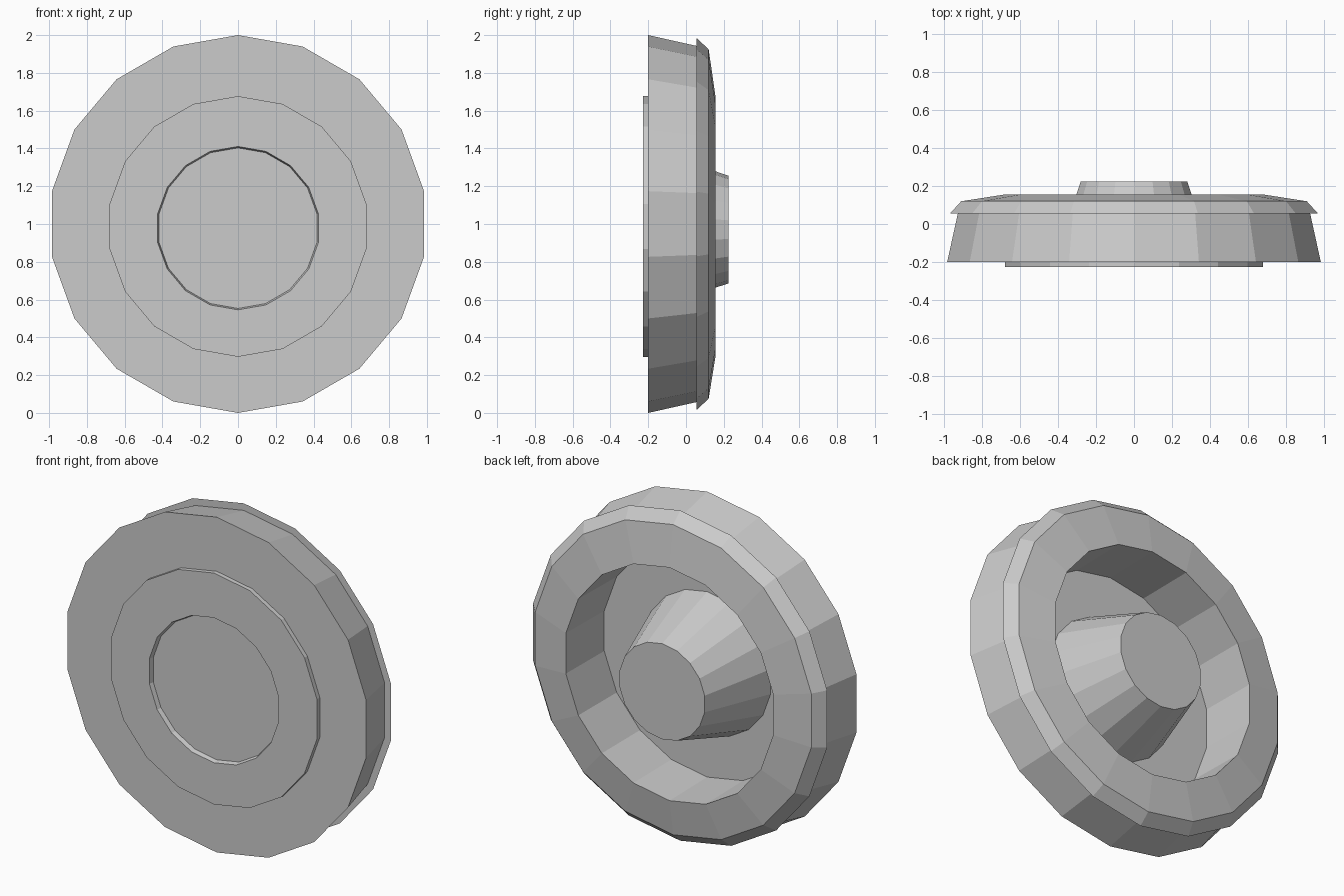
import bpy
import bmesh
from math import sin, cos, tau

SIDES = 18

if "Cube" in bpy.data.objects:
    bpy.data.objects.remove(bpy.data.objects["Cube"], do_unlink=True)

grey = bpy.data.materials.new("plain grey")
grey.use_nodes = True
colour = (0.6, 0.6, 0.6, 1)
grey.diffuse_color = colour
grey.node_tree.nodes["Principled BSDF"].inputs["Base Color"].default_value = colour


def lathe(name, profile, hollow):
    """Spin (radius, y, centre z) rings around y; hollow joins last ring to first."""
    bm = bmesh.new()
    rings = [[bm.verts.new((r * sin(tau * i / SIDES), y, z + r * cos(tau * i / SIDES)))
              for i in range(SIDES)] for r, y, z in profile]
    pairs = list(zip(rings, rings[1:]))
    if hollow:
        pairs.append((rings[-1], rings[0]))
    else:
        bm.faces.new(rings[0])
        bm.faces.new(rings[-1])
    for a, b in pairs:
        for i in range(SIDES):
            j = (i + 1) % SIDES
            bm.faces.new((a[i], a[j], b[j], b[i]))
    bmesh.ops.recalc_face_normals(bm, faces=bm.faces)
    mesh = bpy.data.meshes.new(name)
    bm.to_mesh(mesh)
    bm.free()
    mesh.materials.append(grey)
    obj = bpy.data.objects.new(name, mesh)
    bpy.context.collection.objects.link(obj)
    return obj


# Tapered drum with an overhanging bevelled rim and an open bore
lathe("drum_and_rim", [
    (1.0, -0.2, 1.0), (0.943, 0.055, 1.0), (0.985, 0.055, 1.0),
    (0.925, 0.12, 1.0), (0.695, 0.155, 0.987), (0.69, -0.2, 0.987)], True)

# Thin raised ring closing the front of the bore
lathe("front_ring", [
    (0.69, -0.227, 0.987), (0.69, -0.2, 0.987),
    (0.425, -0.2, 0.978), (0.4325, -0.227, 0.978)], True)

# Tapered hub standing in the bore
lathe("hub", [(0.425, -0.2, 0.978), (0.285, 0.225, 0.97)], False)
